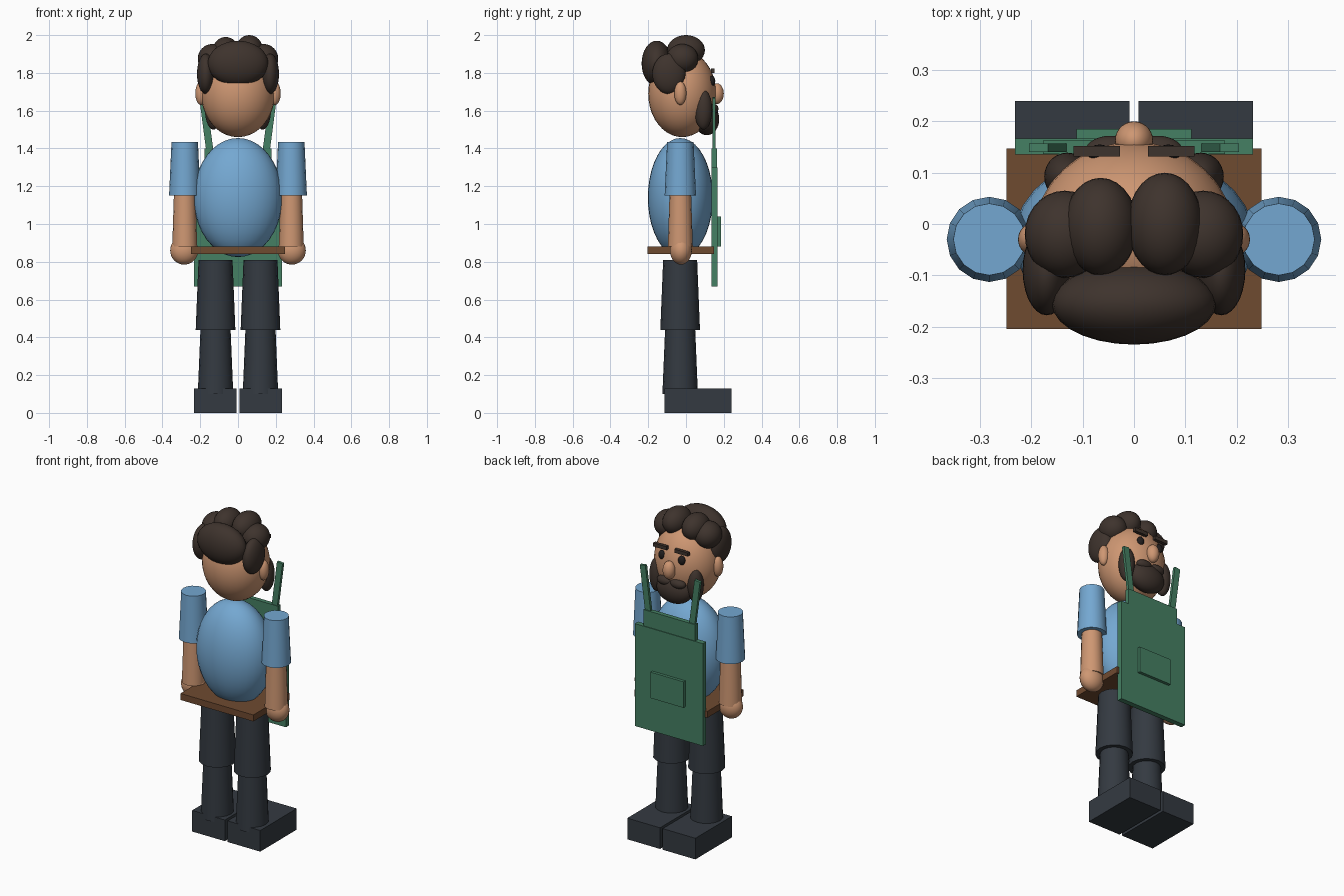
import bpy, math

if "Cube" in bpy.data.objects:
    bpy.data.objects.remove(bpy.data.objects["Cube"])

# ---- materials ----
def material(name, rgb):
    m = bpy.data.materials.new(name)
    m.diffuse_color = (*rgb, 1)
    m.use_nodes = True
    m.node_tree.nodes["Principled BSDF"].inputs["Base Color"].default_value = m.diffuse_color
    return m

SKIN = material("skin", (0.62, 0.31, 0.17))
HAIR = material("dark_brown_hair", (0.048, 0.033, 0.026))
BLUE = material("blue_shirt", (0.175, 0.39, 0.64))
GREEN = material("green_apron", (0.06, 0.215, 0.125))
BROWN = material("brown_belt", (0.159, 0.069, 0.03))
DARK = material("dark_trousers", (0.034, 0.042, 0.053))
EYE = material("near_black_eye", (0.015, 0.013, 0.013))


# ---- helpers ----
def finish(name, mat, smooth=False):
    ob = bpy.context.object
    ob.name = name
    ob.data.materials.append(mat)
    bpy.ops.object.transform_apply(location=False, rotation=True, scale=True)
    if smooth:
        bpy.ops.object.shade_smooth_by_angle(angle=math.radians(35))
    return ob


def ball(name, mat, center, radii, segments=28, rings=16):
    bpy.ops.mesh.primitive_uv_sphere_add(segments=segments, ring_count=rings,
                                         radius=1, location=center)
    bpy.context.object.scale = radii
    return finish(name, mat, True)


def box(name, mat, x, y, z, tilt=0):
    lo_hi = (x, y, z)
    bpy.ops.mesh.primitive_cube_add(size=1, location=[(a + b) / 2 for a, b in lo_hi])
    ob = bpy.context.object
    ob.scale = [b - a for a, b in lo_hi]
    ob.rotation_euler.y = tilt
    return finish(name, mat)


def tube(name, mat, x, y, z0, z1, r0, r1):
    bpy.ops.mesh.primitive_cone_add(vertices=16, radius1=r0, radius2=r1,
                                    depth=z1 - z0, location=(x, y, (z0 + z1) / 2))
    return finish(name, mat, True)


# ---- centre parts ----
ball("torso", BLUE, (0, -0.03, 1.14), (0.235, 0.172, 0.315), 32, 20)
box("belt_plate", BROWN, (-0.248, 0.248), (-0.205, 0.147), (0.84, 0.88))
ball("head", SKIN, (0, -0.02, 1.69), (0.195, 0.18, 0.23), 32, 20)
ball("nose", SKIN, (0, 0.163, 1.69), (0.037, 0.037, 0.055))
ball("chin_beard", HAIR, (0, 0.11, 1.555), (0.115, 0.066, 0.085))
ball("back_hair", HAIR, (0, -0.155, 1.85), (0.16, 0.08, 0.12))

# ---- apron ----
box("apron_panel", GREEN, (-0.232, 0.232), (0.135, 0.167), (0.67, 1.30))
box("apron_bib", GREEN, (-0.177, 0.177), (0.136, 0.163), (1.28, 1.40))
box("apron_pocket", GREEN, (-0.112, 0.112), (0.16, 0.185), (0.88, 1.04))

# ---- mirrored parts ----
for side, s in (("left", -1), ("right", 1)):
    # legs and boots
    tube(side + "_thigh", DARK, s * 0.119, -0.031, 0.44, 0.81, 0.105, 0.09)
    tube(side + "_shin", DARK, s * 0.119, -0.031, 0.10, 0.46, 0.094, 0.079)
    box(side + "_boot", DARK, sorted((s * 0.009, s * 0.232)), (-0.115, 0.24), (0, 0.13))
    # arms
    tube(side + "_sleeve", BLUE, s * 0.282, -0.03, 1.15, 1.435, 0.083, 0.07)
    tube(side + "_forearm", SKIN, s * 0.282, -0.03, 0.88, 1.17, 0.066, 0.057)
    ball(side + "_hand", SKIN, (s * 0.285, -0.027, 0.86), (0.074, 0.058, 0.075))
    # face
    ball(side + "_ear", SKIN, (s * 0.196, -0.03, 1.692), (0.03, 0.032, 0.062))
    ball(side + "_eye", EYE, (s * 0.067, 0.137, 1.757), (0.022, 0.018, 0.028), 16, 10)
    box(side + "_eyebrow", HAIR, sorted((s * 0.027, s * 0.118)),
        (0.132, 0.152), (1.80, 1.822))
    ball(side + "_beard", HAIR, (s * 0.13, 0.092, 1.605), (0.045, 0.047, 0.105))
    ball(side + "_moustache", HAIR, (s * 0.045, 0.142, 1.61), (0.05, 0.03, 0.028))
    # hair lobes
    ball(side + "_side_hair", HAIR, (s * 0.17, -0.09, 1.795), (0.047, 0.088, 0.107))
    ball(side + "_upper_hair", HAIR, (s * 0.135, -0.02, 1.875), (0.078, 0.085, 0.078))
    # apron strap leaning outwards
    box(side + "_strap", GREEN, sorted((s * 0.147, s * 0.185)),
        (0.14, 0.157), (1.36, 1.67), s * 0.13)

# ---- crown hair ----
ball("crown_hair_left", HAIR, (-0.065, -0.005, 1.91), (0.072, 0.095, 0.08))
ball("crown_hair_right", HAIR, (0.06, 0.0, 1.92), (0.073, 0.1, 0.08))
